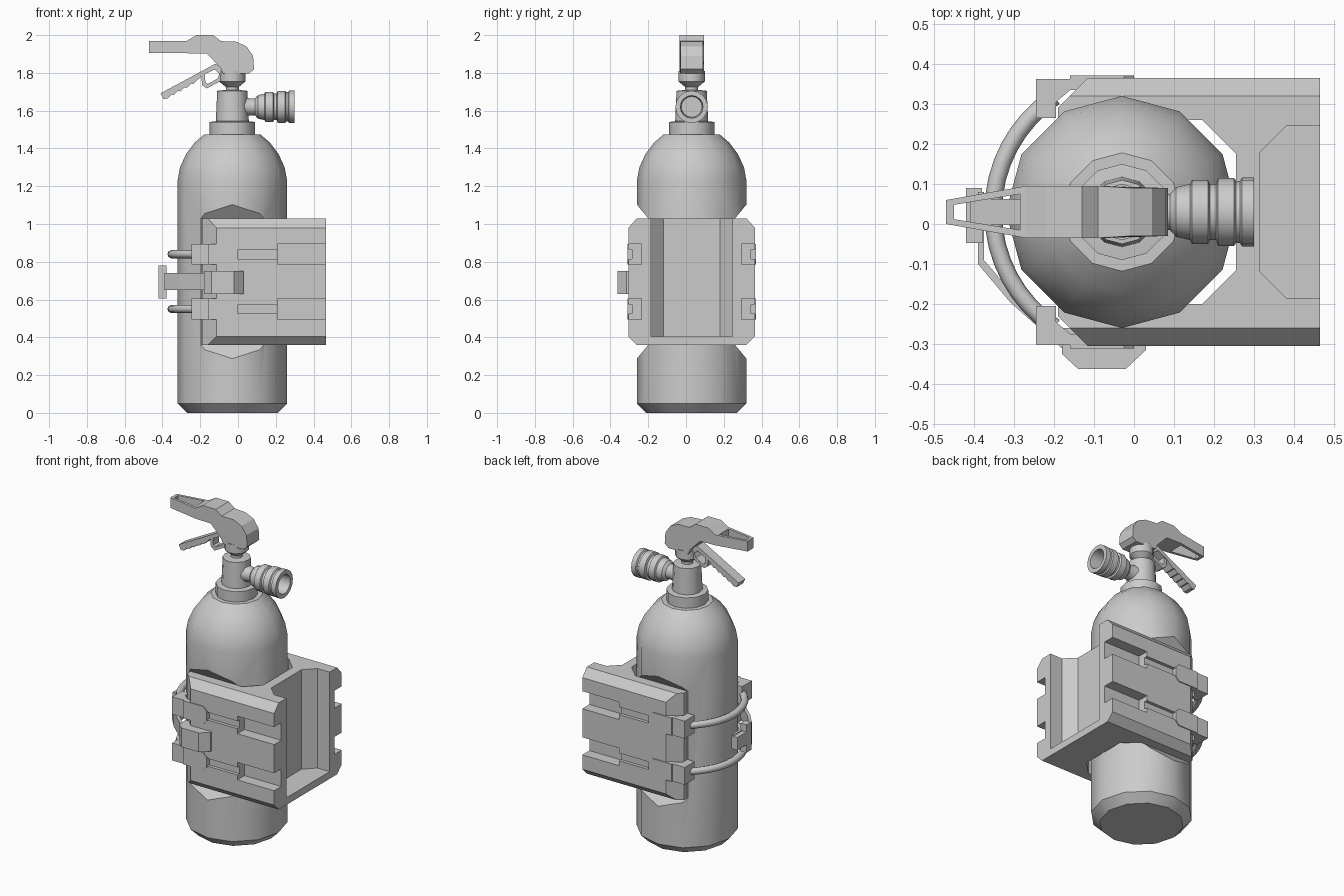
import bpy, bmesh, math
from mathutils import Vector, Matrix

if "Cube" in bpy.data.objects:
    bpy.data.objects.remove(bpy.data.objects["Cube"])

CX, CY = -0.03, 0.03          # tank axis; y values below are relative to CY
ZM = 0.695                    # mid height of the bracket


def finish(name, bm, smooth=None):
    bmesh.ops.recalc_face_normals(bm, faces=bm.faces)
    me = bpy.data.meshes.new(name)
    bm.to_mesh(me)
    bm.free()
    ob = bpy.data.objects.new(name, me)
    bpy.context.collection.objects.link(ob)
    if smooth:
        activate(ob)
        bpy.ops.object.shade_smooth_by_angle(angle=math.radians(smooth))
    return ob


def activate(ob):
    bpy.ops.object.select_all(action='DESELECT')
    ob.select_set(True)
    bpy.context.view_layer.objects.active = ob


def add_prism(bm, pts, axis, lo, hi):
    """Extrude a 2D profile along an axis: x -> (y,z), y -> (x,z), z -> (x,y)."""
    def at(p, t):
        v = {'x': (t, p[0], p[1]), 'y': (p[0], t, p[1]), 'z': (p[0], p[1], t)}[axis]
        return bm.verts.new((v[0], v[1] + CY, v[2]))
    a = [at(p, lo) for p in pts]
    b = [at(p, hi) for p in pts]
    n = len(pts)
    bm.faces.new(a)
    bm.faces.new(b[::-1])
    for i in range(n):
        j = (i + 1) % n
        bm.faces.new((a[i], a[j], b[j], b[i]))


def prisms(name, *parts):
    bm = bmesh.new()
    for p in parts:
        add_prism(bm, *p)
    return finish(name, bm)


def rect(a, b, c, d):
    return [(a, c), (b, c), (b, d), (a, d)]


def lathe(name, prof, sides, matrix, smooth=35):
    """Spin an (r, h) profile around local z."""
    bm = bmesh.new()
    rings = []
    for r, h in prof:
        rings.append([bm.verts.new((r * math.cos(2 * math.pi * i / sides),
                                    r * math.sin(2 * math.pi * i / sides), h)) for i in range(sides)])
    for a, b in zip(rings, rings[1:]):
        for i in range(sides):
            j = (i + 1) % sides
            bm.faces.new((a[i], a[j], b[j], b[i]))
    bm.faces.new(rings[0])
    bm.faces.new(rings[-1])
    bm.transform(matrix)
    return finish(name, bm, smooth)


def cut(ob, cutter):
    cutter.hide_render = True
    m = ob.modifiers.new("cut", 'BOOLEAN')
    m.operation, m.solver, m.object = 'DIFFERENCE', 'EXACT', cutter
    activate(ob)
    bpy.ops.object.modifier_apply(modifier=m.name)
    bpy.data.objects.remove(cutter, do_unlink=True)


def flip_y(pts):
    return [(x, -y) for x, y in pts]


# Tank, with flats where the bracket grips it
up = Matrix.Translation((CX, CY, 0))
tank = lathe("tank", [(.24, 0), (.29, .05), (.29, 1.23), (.277, 1.3), (.245, 1.37),
                      (.2, 1.43), (.148, 1.475)], 12, up, 40)
flat = [(.23, .36), (.23, 1.03), (.30, 1.115), (.4, 1.115), (.4, .275), (.30, .275)]
for side in (flat, [(-y, z) for y, z in flat]):
    cut(tank, prisms("tank_flat_cutter", (side, 'x', -.5, .5)))

# Collar, valve body and stem
lathe("collar", [(.12, 1.46), (.12, 1.54), (.08, 1.545)], 12, up)
lathe("valve_body", [(.088, 1.53), (.08, 1.705), (.035, 1.71)], 12, up)
lathe("valve_stem", [(.034, 1.70), (.034, 1.725), (.07, 1.755), (.07, 1.81)], 12, up)

# Hose outlet pointing to +x, with an open bore
side = Matrix.Translation((0, CY, 1.62)) @ Matrix.Rotation(math.pi / 2, 4, 'Y')
lathe("hose_outlet", [(.06, 0), (.045, .06), (.045, .09), (.062, .105), (.07, .14), (.08, .145),
                      (.08, .185), (.07, .19), (.07, .205), (.085, .21), (.085, .25), (.078, .255),
                      (.078, .265), (.086, .27), (.086, .3), (.06, .3), (.055, .22)], 16, side)

# Carrying handle: tapered grip with a slot
grip = prisms("carry_handle", ([(-.47, 1.97), (-.27, 1.97), (-.22, 2.0), (-.13, 2.0), (-.09, 1.968),
                                (-.01, 1.965), (.045, 1.94), (.08, 1.89), (.085, 1.82), (.06, 1.797),
                                (-.08, 1.797), (-.095, 1.83), (-.165, 1.902), (-.27, 1.904),
                                (-.47, 1.905)], 'y', -.065, .065))
for v in grip.data.vertices:
    if v.co.x < -.3:
        v.co.y = CY + (v.co.y - CY) * .46
    elif v.co.x > -.05:
        v.co.y = CY + (v.co.y - CY) * .92
cut(grip, prisms("grip_slot_cutter", ([(-.45, -.018), (-.285, -.045), (-.285, .045), (-.45, .018)],
                                      'z', 1.85, 2.05)))

# Squeeze lever with toothed underside, and its guard loop
teeth = []
for i in range(5):
    x, z = -.215 - .034 * i, 1.762 - .019 * i
    teeth += [(x, z), (x - .022, z - .022)]
prisms("squeeze_lever",
       ([(-.06, 1.81), (-.12, 1.848), (-.41, 1.692), (-.395, 1.662)] + teeth[::-1] +
        [(-.19, 1.785), (-.125, 1.818), (-.08, 1.78)], 'y', -.033, .033),
       ([(-.195, 1.79), (-.19, 1.735), (-.165, 1.718), (-.095, 1.755), (-.06, 1.80), (-.09, 1.81),
         (-.11, 1.768), (-.16, 1.742), (-.173, 1.75), (-.175, 1.80)], 'y', -.028, .028))

# Bracket: chamfered block, carved by pockets and strap grooves
bracket = prisms("bracket", ([(-.335, .405), (-.29, .36), (.29, .36), (.335, .405),
                              (.335, .98), (.29, 1.03), (-.29, 1.03), (-.335, .98)], 'x', -.19, .465))
cut(bracket, prisms("tank_pocket_cutter", ([(-.3, -.23), (.17, -.23), (.255, -.145), (.255, .145),
                                            (.17, .23), (-.3, .23)], 'z', .2, 1.2)))
cut(bracket, prisms("rear_pocket_cutter", ([(.6, -.215), (.38, -.215), (.315, -.15), (.315, .15),
                                            (.38, .215), (.6, .215)], 'z', .405, 1.2)))
corner = [(-.25, .2), (-.25, .32), (-.19, .26), (-.115, .335), (-.05, .4), (-.25, .4)]
corner = [(-.26, .19), (-.05, .40), (-.26, .40)]
for s in (1, -1):
    pts = corner if s > 0 else flip_y(corner)
    cut(bracket, prisms("corner_cutter", (pts, 'z', .2, 1.2)))
    for zc in (ZM - .145, ZM + .145):
        y0, y1 = sorted((s * .265, s * .4))
        cut(bracket, prisms("strap_groove_cutter", (rect(.21, .6, zc - .055, zc + .055), 'y', y0, y1)))
        y0, y1 = sorted((s * .315, s * .4))
        cut(bracket, prisms("strap_line_cutter", (rect(-.05, .25, zc - .024, zc + .024), 'y', y0, y1)))

# Strap rods around the tank and their clips on both sides
for label, zc in (("lower", ZM - .145), ("upper", ZM + .145)):
    cu = bpy.data.curves.new(label + "_strap_rod", 'CURVE')
    cu.dimensions = '3D'
    cu.bevel_depth, cu.bevel_resolution, cu.use_fill_caps = .022, 2, True
    sp = cu.splines.new('POLY')
    n = 17
    sp.points.add(n - 1)
    for i in range(n):
        a = math.pi + math.radians(56) * (2 * i / (n - 1) - 1)
        sp.points[i].co = (-.005 + .347 * math.cos(a), CY + .347 * math.sin(a), zc, 1)
    rod = bpy.data.objects.new(label + "_strap_rod", cu)
    bpy.context.collection.objects.link(rod)
    activate(rod)
    bpy.ops.object.convert(target='MESH')
    for s, where in ((-1, "front"), (1, "back")):
        block = [(-.245, .235), (-.195, .235), (-.195, .275), (-.135, .325), (-.135, .333), (-.245, .333)]
        y0, y1 = sorted((s * .305, s * .341))
        prisms(f"{label}_{where}_clip",
               (block if s > 0 else flip_y(block), 'z', zc - .055, zc + .055),
               ([(-.16, zc - .055), (-.025, zc - .055), (0, zc - .03), (0, zc + .03),
                 (-.025, zc + .055), (-.16, zc + .055)], 'y', y0, y1))

# Buckle, middle band and latch plate
prisms("buckle", ([(-.18, -.29), (-.18, -.355), (-.14, -.392), (-.02, -.392), (.03, -.345), (.03, -.29)],
                  'z', .63, .75))
prisms("middle_band", ([(-.17, -.35), (-.31, -.225), (-.39, -.13), (-.39, .05), (-.375, .05),
                        (-.375, -.12), (-.3, -.208), (-.17, -.325)], 'z', .65, .74))
prisms("latch_plate", (rect(-.42, -.38, -.078, .06), 'z', .655, .735),
       (rect(-.42, -.378, -.078, -.03), 'z', .605, .78))
